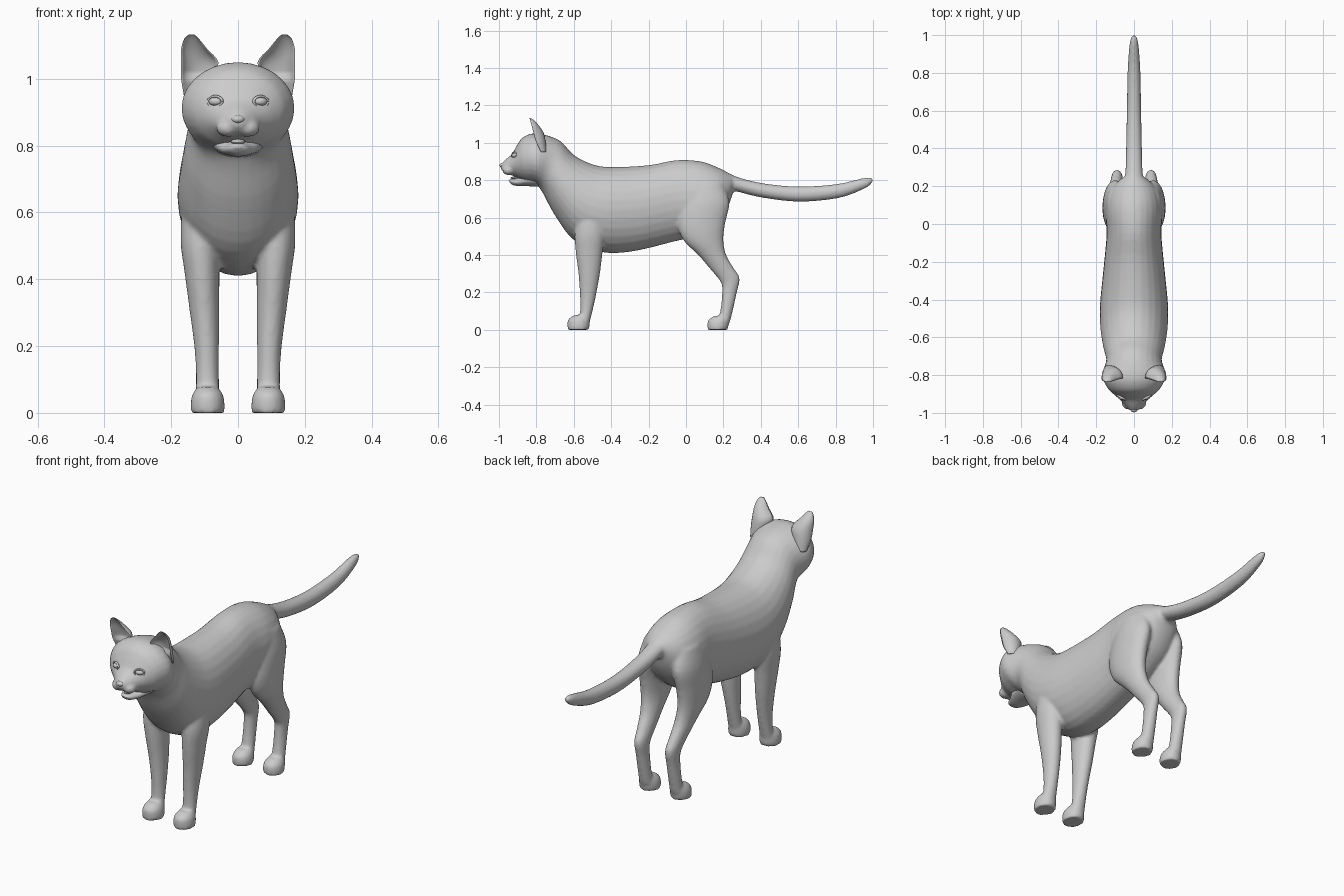
import bpy, bmesh, math
from mathutils import Vector, Matrix

grey = bpy.data.materials.new("soft grey")
grey.diffuse_color = (0.6, 0.6, 0.6, 1)


def spline(rows, steps):
    """Catmull-Rom interpolation of section rows."""
    out = []
    for i in range(len(rows) - 1):
        p0, p1, p2 = rows[max(i - 1, 0)], rows[i], rows[i + 1]
        p3 = rows[min(i + 2, len(rows) - 1)]
        for s in range(steps):
            t = s / steps
            out.append([0.5 * (2 * b + (c - a) * t + (2 * a - 5 * b + 4 * c - d) * t * t
                               + (3 * b - a - 3 * c + d) * t ** 3)
                        for a, b, c, d in zip(p0, p1, p2, p3)])
    return out + [list(rows[-1])]


def skin_rings(bm, rings):
    """Bridge closed rings of points and cap both ends."""
    vs = [[bm.verts.new(p) for p in r] for r in rings]
    n = len(vs[0])
    for a, b in zip(vs, vs[1:]):
        for i in range(n):
            bm.faces.new((a[i], a[(i + 1) % n], b[(i + 1) % n], b[i]))
    bm.faces.new(vs[0][::-1])
    bm.faces.new(vs[-1])


def loft(bm, rows, side=1, steps=4, n=28):
    """Each row: centre x, first edge (y, z), opposite edge (y, z), half width."""
    rings = []
    for x, ya, za, yb, zb, w in spline(rows, steps):
        c = Vector((side * x, (ya + yb) / 2, (za + zb) / 2))
        h = Vector((0, (ya - yb) / 2, (za - zb) / 2))
        rings.append([c + h * math.cos(a) + Vector((w * math.sin(a), 0, 0))
                      for a in (math.tau * i / n for i in range(n))])
    skin_rings(bm, rings)


def ball(bm, centre, radii, rot=0):
    m = Matrix.Translation(centre) @ Matrix.Rotation(rot, 4, 'Z') @ Matrix.Diagonal((*radii, 1))
    bmesh.ops.create_uvsphere(bm, u_segments=20, v_segments=12, radius=1, matrix=m)


def finish(bm, name, voxel=0, smooth=0):
    bmesh.ops.recalc_face_normals(bm, faces=bm.faces)
    me = bpy.data.meshes.new(name)
    bm.to_mesh(me)
    bm.free()
    ob = bpy.data.objects.new(name, me)
    bpy.context.collection.objects.link(ob)
    me.materials.append(grey)
    for p in me.polygons:
        p.use_smooth = True
    if voxel:
        r = ob.modifiers.new("blend", 'REMESH')
        r.mode, r.voxel_size, r.use_smooth_shade = 'VOXEL', voxel, True
        s = ob.modifiers.new("relax", 'SMOOTH')
        s.factor, s.iterations = 0.5, smooth
    return ob


# Skin: head, neck, trunk, tail and legs blended together
bm = bmesh.new()
loft(bm, [(0, -.992, .885, -.988, .855, .018), (0, -.965, .91, -.965, .835, .042),
          (0, -.93, .94, -.93, .825, .075), (0, -.905, .985, -.89, .805, .112),
          (0, -.87, 1.03, -.86, .79, .143), (0, -.80, 1.05, -.80, .775, .17),
          (0, -.68, 1.015, -.765, .73, .147), (0, -.60, .935, -.70, .61, .163),
          (0, -.50, .885, -.60, .48, .178), (0, -.40, .87, -.45, .415, .18),
          (0, -.20, .88, -.28, .42, .162), (0, -.05, .907, -.05, .475, .145),
          (0, .08, .90, .06, .50, .152), (0, .17, .868, .17, .58, .13),
          (0, .235, .835, .225, .66, .08), (0, .265, .82, .25, .73, .035)])
loft(bm, [(0, .14, .87, .16, .76, .06), (0, .28, .815, .26, .742, .046),
          (0, .42, .782, .40, .708, .042), (0, .60, .766, .60, .685, .038),
          (0, .80, .778, .81, .703, .034), (0, .93, .807, .95, .752, .025),
          (0, .985, .815, .995, .785, .014), (0, .998, .806, 1.0, .795, .005)])
for side in (-1, 1):
    # front leg and paw
    loft(bm, [(.10, -.58, .66, -.42, .66, .065), (.112, -.595, .52, -.43, .52, .06),
              (.108, -.59, .42, -.445, .42, .052), (.1, -.575, .30, -.46, .30, .044),
              (.094, -.568, .2, -.478, .2, .037), (.092, -.565, .12, -.495, .12, .034),
              (.092, -.57, .04, -.515, .04, .036)], side)
    loft(bm, [(.091, -.632, 0, -.52, 0, .05), (.091, -.634, .025, -.515, .025, .051),
              (.091, -.63, .055, -.515, .055, .046), (.091, -.60, .078, -.52, .078, .03)], side)
    # hind leg and paw
    loft(bm, [(.085, .0, .78, .2, .78, .055), (.1, -.03, .68, .232, .68, .063),
              (.107, -.045, .57, .21, .57, .06), (.107, -.015, .48, .2, .48, .054),
              (.1, .065, .40, .215, .40, .045), (.094, .125, .33, .255, .33, .037),
              (.09, .185, .255, .287, .275, .031), (.089, .193, .2, .272, .2, .03),
              (.089, .185, .11, .252, .11, .032), (.089, .17, .04, .235, .04, .035)], side)
    loft(bm, [(.09, .117, 0, .222, 0, .049), (.09, .114, .025, .228, .025, .05),
              (.09, .12, .052, .232, .052, .045), (.09, .15, .074, .23, .074, .03)], side)
    # whisker pad and brow
    ball(bm, (side * .03, -.948, .853), (.036, .034, .027))
finish(bm, "body_skin", .0085, 4)

# Ears: crescent sections, hollow towards the front
for side, label in ((-1, "left"), (1, "right")):
    bm = bmesh.new()
    rings = []
    for z, x, y, w, d in spline([(.95, .128, -.775, .034, .03), (1.0, .122, -.80, .048, .05),
                                 (1.05, .115, -.815, .056, .055), (1.09, .131, -.825, .039, .04),
                                 (1.12, .139, -.833, .022, .02), (1.133, .139, -.837, .008, .006)], 4):
        arc = [math.pi * i / 12 for i in range(13)]
        hollow = 0.62 if z > 1.0 else 0.3
        pts = [(math.cos(a) * w, math.sin(a) * d) for a in arc]
        pts += [(math.cos(a) * w * .9, math.sin(a) * d * hollow) for a in arc[-2:0:-1]]
        rings.append([(side * (x + px), y + py, z) for px, py in pts])
    skin_rings(bm, rings)
    finish(bm, label + "_ear")

    # Eye with a raised lid rim
    bm = bmesh.new()
    ball(bm, (side * .068, -.915, .932), (.021, .016, .013), side * .5)
    finish(bm, label + "_eye")
    bm = bmesh.new()
    rot = Matrix.Rotation(side * .5, 3, 'Z')
    rim = []
    for i in range(25):
        a = math.tau * i / 24
        c = Vector((.024 * math.cos(a), 0, .016 * math.sin(a)))
        out = c.normalized()
        rim.append([Vector((side * .068, -.918, .932)) + rot @ (
            c + out * .004 * math.cos(b) + Vector((0, .006 * math.sin(b), 0)))
            for b in (math.tau * k / 8 for k in range(8))])
    skin_rings(bm, rim)
    finish(bm, label + "_eyelid")

# Nose
bm = bmesh.new()
ball(bm, (0, -.98, .879), (.02, .017, .013))
finish(bm, "nose")

# Lower jaw, set below the upper lip to leave the mouth open
bm = bmesh.new()
loft(bm, [(0, -.948, .797, -.944, .79, .008), (0, -.935, .806, -.928, .775, .028),
          (0, -.90, .812, -.895, .768, .046), (0, -.86, .83, -.855, .768, .066),
          (0, -.80, .85, -.79, .765, .08)])
finish(bm, "lower_jaw")

# Tongue
bm = bmesh.new()
ball(bm, (0, -.905, .812), (.022, .035, .008))
finish(bm, "tongue")
